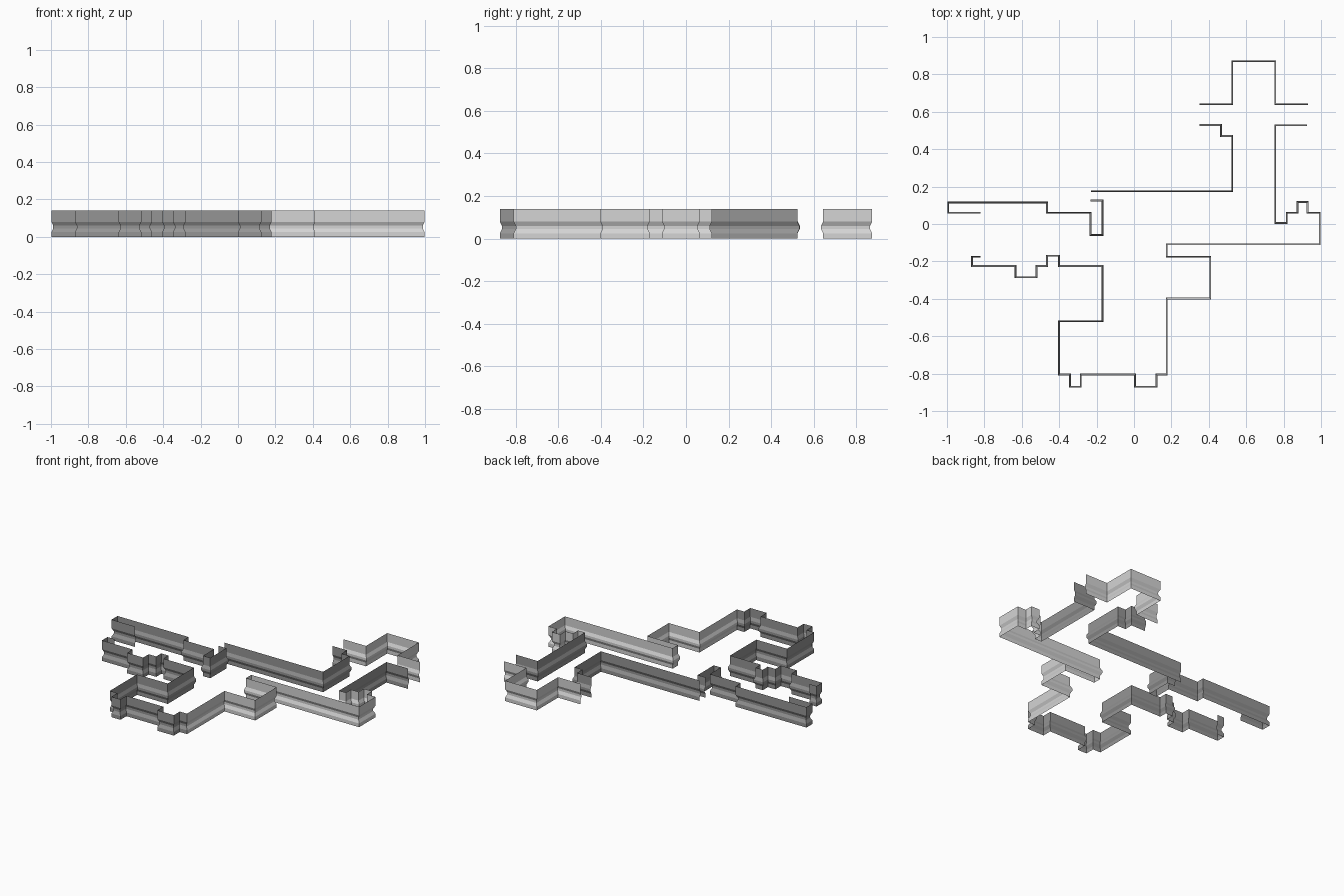
import bpy
import bmesh
from mathutils import Vector

cube = bpy.data.objects.get("Cube")
if cube:
    bpy.data.objects.remove(cube, do_unlink=True)


def make_material(name, value):
    mat = bpy.data.materials.new(name)
    mat.use_nodes = True
    color = (value, value, value, 1)
    mat.diffuse_color = color
    mat.node_tree.nodes["Principled BSDF"].inputs["Base Color"].default_value = color
    return mat


dark = make_material("dark grey plaster", 0.3)
light = make_material("light grey plaster", 0.66)

# Wall cross-section: (offset towards the room, height)
PROFILE = [(0, 0.14), (0, 0.08), (0.01, 0.06), (0.01, 0.045), (0, 0.025), (0, 0)]


def right_angle_path(start, turns):
    """Corner points in hundredths; turns alternate new x, new y."""
    points = [Vector(start) / 100]
    for i, value in enumerate(turns):
        point = points[-1].copy()
        point[i % 2] = value / 100
        points.append(point)
    return points


def is_light(mid):
    return mid.y > 0.6 or (mid.x > 0.17 and mid.y < 0.14)


def build_wall(name, start, turns):
    """Sweep the profile along the path with mitred corners, room on the right."""
    points = right_angle_path(start, turns)
    normals = []
    for a, b in zip(points, points[1:]):
        d = (b - a).normalized()
        normals.append(Vector((d.y, -d.x)))
    bm = bmesh.new()
    columns = []
    for i, p in enumerate(points):
        if i == 0:
            inward = normals[0]
        elif i == len(points) - 1:
            inward = normals[-1]
        else:
            inward = normals[i - 1] + normals[i]
        columns.append([bm.verts.new((*(p + inward * off), z)) for off, z in PROFILE])
    for i, (a, b) in enumerate(zip(columns, columns[1:])):
        mid = (points[i] + points[i + 1]) / 2
        for k in range(len(PROFILE) - 1):
            face = bm.faces.new((a[k], b[k], b[k + 1], a[k + 1]))
            face.material_index = int(is_light(mid))
    mesh = bpy.data.meshes.new(name)
    bm.to_mesh(mesh)
    bm.free()
    mesh.materials.append(dark)
    mesh.materials.append(light)
    obj = bpy.data.objects.new(name, mesh)
    bpy.context.collection.objects.link(obj)
    return obj


# North alcove
build_wall("north_alcove_wall", (35, 64.5), [52, 87.5, 76, 64.5, 93])

# Long corridor wall turning into the north passage
build_wall("corridor_wall", (-23, 18), [52, 46.5, 46, 52.5, 35])

# West passage wall with its end hook
build_wall("west_passage_wall", (-82, 5.5),
           [-99.8, 12, -46, 6.5, -22.7, -5.4, -17.3, 12, -23.3])

# Continuous wall: east passage, east niche, south room, west room
east = [76, 1, 81.2, 6.5, 87, 12.2, 93.3, 6.5, 99.8, -11.3]
south = [18, -17, 41.3, -40.3, 18, -81, 12.5, -87.5, 0, -81, -28, -87.5, -34.8, -81]
west = [-40.6, -51.5, -17.3, -23, -40.6, -17.5, -46, -23, -51.7, -29, -63.8, -23,
        -87.2, -17, -82]
build_wall("main_wall", (92.5, 52.3), east + south + west)
